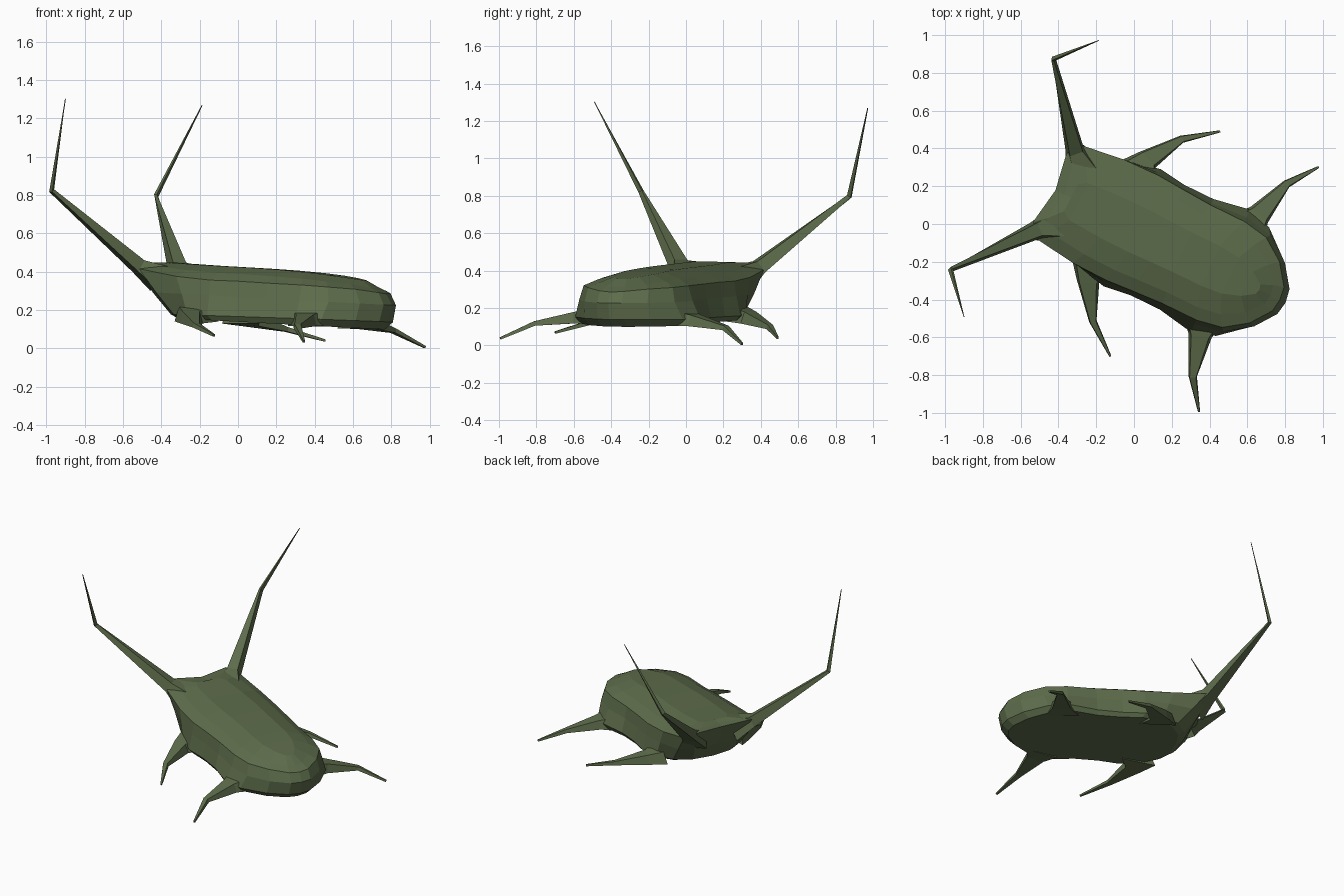
import bpy, math
from mathutils import Vector

if "Cube" in bpy.data.objects:
    bpy.data.objects.remove(bpy.data.objects["Cube"])

mat = bpy.data.materials.new("olive")
mat.diffuse_color = (0.11, 0.15, 0.07, 1)
mat.use_nodes = True
mat.node_tree.nodes["Principled BSDF"].inputs["Base Color"].default_value = mat.diffuse_color
CA, SA = math.cos(math.radians(26)), math.sin(math.radians(26))


def place(s, t, z):
    """Body axes (s = along, t = across) to world, with a slight roll."""
    u = t - 0.022
    return (CA * s + SA * u, -SA * s + CA * u, z - 0.021 * t)


def make(name, verts, faces):
    me = bpy.data.meshes.new(name)
    me.from_pydata(verts, [], faces)
    me.materials.append(mat)
    ob = bpy.data.objects.new(name, me)
    bpy.context.collection.objects.link(ob)
    bpy.context.view_layer.objects.active = ob
    ob.select_set(True)
    bpy.ops.object.mode_set(mode='EDIT')
    bpy.ops.mesh.select_all(action='SELECT')
    bpy.ops.mesh.normals_make_consistent(inside=False)
    bpy.ops.object.mode_set(mode='OBJECT')
    ob.select_set(False)


# body: half outlines from tail to nose, stacked from belly to back
lower = [(-.33, 0), (-.31, .14), (-.24, .25), (-.13, .315), (0, .345), (.15, .325),
         (.32, .325), (.52, .36), (.65, .32), (.79, .2), (.87, .08), (.885, 0)]
upper = [(-.452, 0, .435), (-.485, .2, .45), (-.43, .275, .41), (-.2, .305, .37),
         (0, .31, .35), (.15, .30, .345), (.32, .29, .335), (.52, .29, .325),
         (.66, .265, .315), (.78, .18, .305), (.86, .07, .29), (.87, 0, .285)]


def top(s):
    return .428 - .05 * s - .08 * s ** 3


belly = [(.25 + (s - .25) * .93, t * .94, .14 - .045 * s) for s, t in lower]
skirt = [(s, t, .165 - .03 * s) for s, t in lower]
middle = []
for (s, t), (a, b, c) in zip(lower, upper):
    m = (s + a) / 2
    middle.append((m * (1.03 if m > .6 else 1), t * .35 + b * .65, .27 - .05 * m))
shoulder, crown = [], []
for s, t, z in upper:
    a = .2 + (s - .2) * .92
    shoulder.append((a, t * .78, z * .4 + (top(a) - .012) * .6))
    a = .2 + (s - .2) * .82
    crown.append((a, t * .4, top(a) - .002))

layers = [belly, skirt, middle, upper, shoulder, crown]
n = len(lower)
N = 2 * n - 2
verts, faces = [], []
for half in layers:
    ring = half + [(s, -t, z) for s, t, z in half[-2:0:-1]]
    verts += [place(*p) for p in ring]
for k in range(len(layers) - 1):
    for i in range(N):
        j = (i + 1) % N
        faces.append((k * N + i, k * N + j, (k + 1) * N + j, (k + 1) * N + i))
for o in (0, (len(layers) - 1) * N):
    for i in range(n - 1):
        f = [o + i, o + i + 1, o + (N - i - 1) % N, o + (N - i) % N]
        faces.append(tuple(dict.fromkeys(f)))
make("body", verts, faces)


def limb(name, path):
    """Mirrored pair of four-sided tapering limbs: (s, t, z, half width, half height)."""
    pts = [Vector(p[:3]) for p in path]
    for side, sign in (("left", 1), ("right", -1)):
        verts, faces = [], []
        for i, p in enumerate(path):
            d = Vector((0, 0, 0))
            if i > 0:
                d += (pts[i] - pts[i - 1]).normalized()
            if i < len(pts) - 1:
                d += (pts[i + 1] - pts[i]).normalized()
            d.normalize()
            w = d.cross(Vector((0, 0, 1))).normalized()
            h = w.cross(d)
            for a, b in ((-1, -1), (1, -1), (.75, 1), (-.75, 1)):
                q = pts[i] + w * a * p[3] + h * b * p[4]
                verts.append(place(q.x, sign * q.y, q.z))
            if i:
                o = 4 * i - 4
                faces += [(o + c, o + (c + 1) % 4, o + 4 + (c + 1) % 4, o + 4 + c) for c in range(4)]
        faces += [(0, 1, 2, 3), tuple(range(len(verts) - 4, len(verts)))]
        make(side + "_" + name, verts, faces)


# antennae
limb("antenna", [(-.36, .16, .36, .09, .07), (-.45, .235, .425, .048, .035),
                 (-.767, .619, .81, .01, .012), (-.594, .813, 1.285, .002, .002)])
# legs
limb("rear_leg", [(-.10, .27, .175, .12, .04), (-.085, .36, .155, .06, .032),
                  (.032, .538, .11, .02, .012), (.194, .662, .055, .006, .006)])
limb("front_leg", [(.55, .27, .15, .11, .04), (.575, .36, .14, .062, .03),
                   (.635, .57, .105, .022, .012), (.745, .72, .022, .006, .006)])
